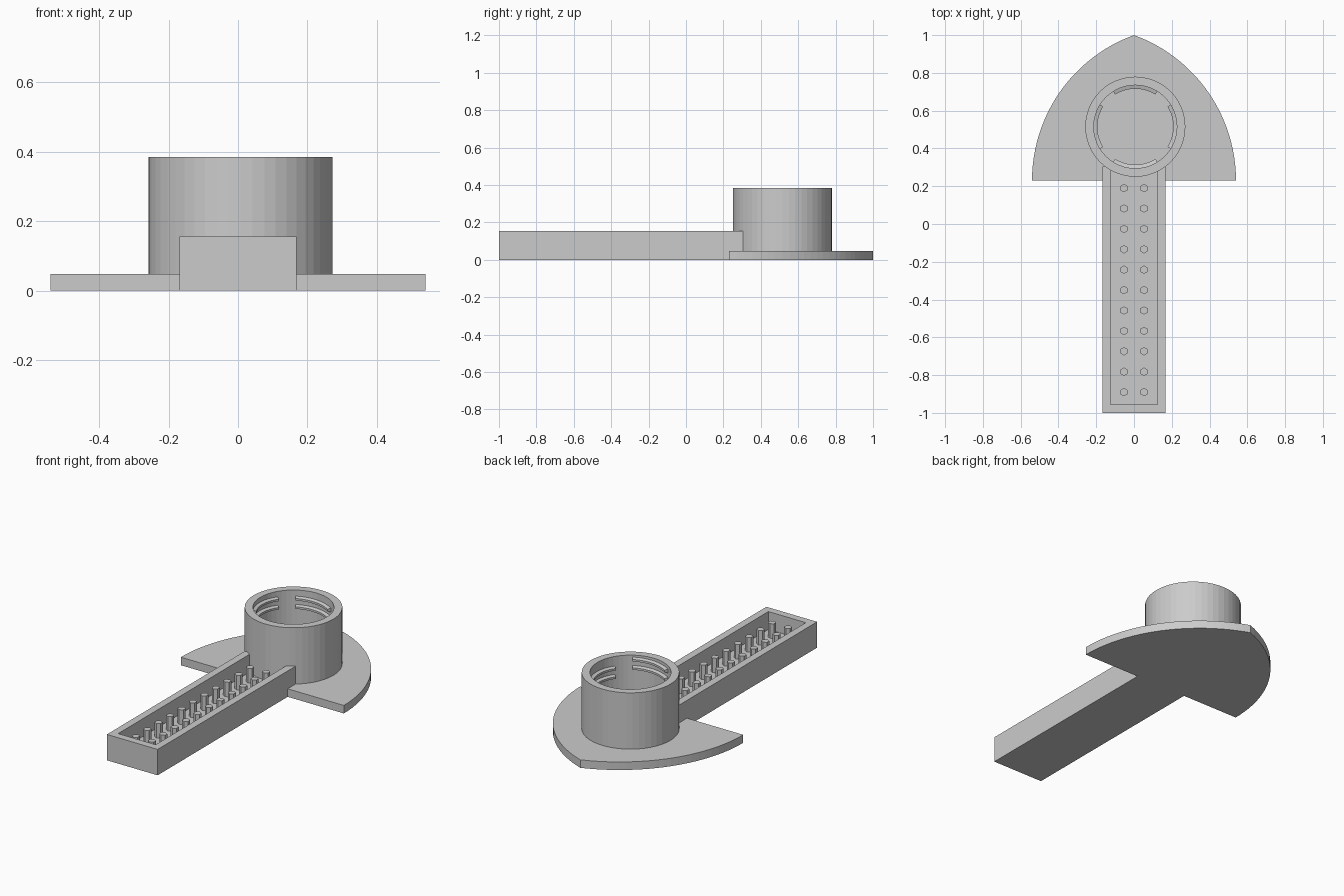
import bpy, bmesh, math

default = bpy.data.objects.get("Cube")
if default:
    bpy.data.objects.remove(default, do_unlink=True)

grey = bpy.data.materials.new("plain grey")
grey.use_nodes = True
COLOUR = (0.6, 0.6, 0.6, 1)
grey.diffuse_color = COLOUR
grey.node_tree.nodes["Principled BSDF"].inputs["Base Color"].default_value = COLOUR


def finish(name, bm):
    bmesh.ops.recalc_face_normals(bm, faces=bm.faces)
    mesh = bpy.data.meshes.new(name)
    bm.to_mesh(mesh)
    bm.free()
    mesh.materials.append(grey)
    ob = bpy.data.objects.new(name, mesh)
    bpy.context.collection.objects.link(ob)
    return ob


def prism(bm, outline, z0, z1):
    """Extrude a flat outline from z0 up to z1."""
    face = bm.faces.new([bm.verts.new((x, y, z0)) for x, y in outline])
    top = bmesh.ops.extrude_face_region(bm, geom=[face])["geom"]
    verts = [v for v in top if isinstance(v, bmesh.types.BMVert)]
    bmesh.ops.translate(bm, verts=verts, vec=(0, 0, z1 - z0))


def box(name, x, y0, y1, z0, z1):
    bm = bmesh.new()
    prism(bm, [(-x, y0), (x, y0), (x, y1), (-x, y1)], z0, z1)
    return finish(name, bm)


def sweep(bm, sections, closed):
    """Join a row of equal cross-sections into a solid."""
    rings = [[bm.verts.new(p) for p in s] for s in sections]
    n = len(rings[0])
    pairs = list(zip(rings, rings[1:]))
    if closed:
        pairs.append((rings[-1], rings[0]))
    for a, b in pairs:
        for i in range(n):
            j = (i + 1) % n
            bm.faces.new((a[i], a[j], b[j], b[i]))
    if not closed:
        bm.faces.new(rings[0])
        bm.faces.new(rings[-1])


FLOOR = 0.048
CX, CY = 0.007, 0.515


def polar(r, angle, z):
    return (CX + r * math.cos(angle), CY + r * math.sin(angle), z)


# Pointed arch base plate: two arcs meeting at the tip
HALF, BACK, TIP = 0.54, 0.23, 1.0
rise = TIP - BACK
offset = (rise ** 2 - HALF ** 2) / (2 * HALF)
radius = HALF + offset
sweep_angle = math.asin(rise / radius)
right = [(radius * math.cos(sweep_angle * i / 24) - offset,
          BACK + radius * math.sin(sweep_angle * i / 24)) for i in range(24)]
left = [(-x, y) for x, y in reversed(right)]
bm = bmesh.new()
prism(bm, right + [(0, TIP)] + left, 0, FLOOR)
finish("base_plate", bm)

# Open topped trough handle
trough = box("trough", 0.168, -1, 0.305, 0, 0.155)
cutter = box("trough_cutter", 0.124, -0.956, 0.5, FLOOR, 0.3)
cutter.hide_render = True
mod = trough.modifiers.new("hollow", "BOOLEAN")
mod.operation = "DIFFERENCE"
mod.solver = "EXACT"
mod.object = cutter
bpy.context.view_layer.objects.active = trough
bpy.ops.object.modifier_apply(modifier=mod.name)
bpy.data.objects.remove(cutter, do_unlink=True)

# Two rows of hexagonal pegs
bm = bmesh.new()
for side in (-1, 1):
    for row in range(11):
        px, py = side * 0.053, 0.19 - row * 0.108
        hexagon = [(px + 0.022 * math.sin(k * math.pi / 3),
                    py + 0.022 * math.cos(k * math.pi / 3)) for k in range(6)]
        prism(bm, hexagon, FLOOR - 0.01, 0.135)
finish("pegs", bm)

# Threaded cup wall
profile = [(0.265, FLOOR - 0.005), (0.265, 0.385), (0.22, 0.385), (0.22, FLOOR - 0.005)]
SIDES = 48
bm = bmesh.new()
sweep(bm, [[polar(r, 2 * math.pi * i / SIDES, z) for r, z in profile]
           for i in range(SIDES)], True)
finish("cup", bm)

# Interrupted screw thread ridges inside the cup
bm = bmesh.new()
STEPS = 10
for turn in range(2):
    for quarter in range(4):
        sections = []
        for i in range(STEPS + 1):
            turn_angle = math.radians(quarter * 90 - 32 + 64 * i / STEPS)
            z = 0.27 + 0.05 * (turn + turn_angle / (2 * math.pi))
            sections.append([polar(r, turn_angle, z + dz) for r, dz in
                             ((0.224, -0.013), (0.224, 0.013), (0.201, 0.006), (0.201, -0.006))])
        sweep(bm, sections, False)
finish("thread_ridges", bm)
